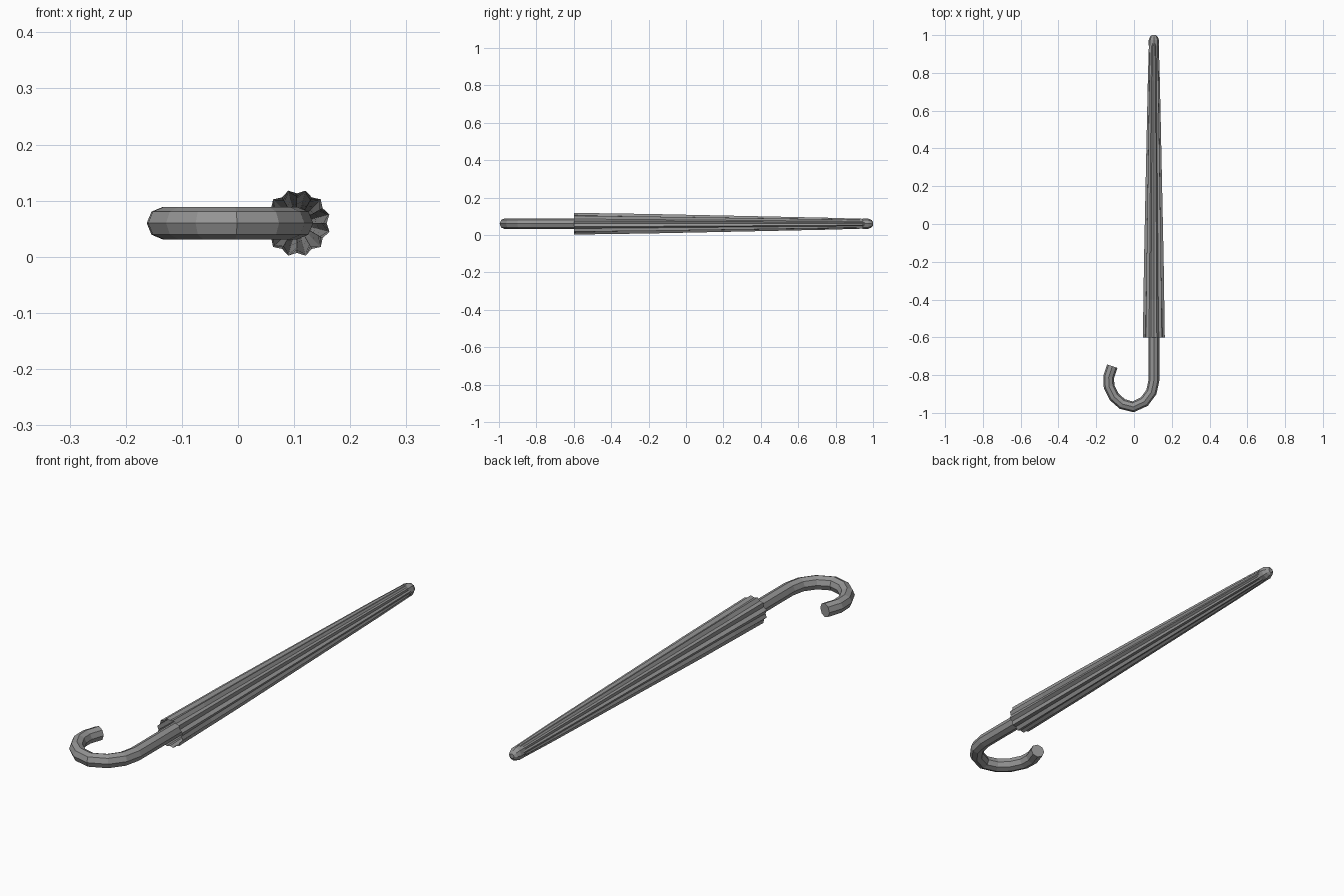
import bpy, bmesh
from math import sin, cos, pi
from mathutils import Vector

if "Cube" in bpy.data.objects:
    bpy.data.objects.remove(bpy.data.objects["Cube"])

grey = bpy.data.materials.new("mid grey")
grey.use_nodes = True
colour = (0.3, 0.3, 0.3, 1)
grey.diffuse_color = colour
grey.node_tree.nodes["Principled BSDF"].inputs["Base Color"].default_value = colour

AXIS_X, AXIS_Z = 0.105, 0.06


def loft(name, rings, capped=True):
    """Skin a row of equal-sized point rings with flat faces."""
    bm = bmesh.new()
    rows = [[bm.verts.new(p) for p in ring] for ring in rings]
    n = len(rows[0])
    for a, b in zip(rows, rows[1:]):
        for i in range(n):
            j = (i + 1) % n
            bm.faces.new((a[i], a[j], b[j], b[i]))
    if capped:
        bm.faces.new(rows[0][::-1])
        bm.faces.new(rows[-1])
    bmesh.ops.recalc_face_normals(bm, faces=bm.faces)
    mesh = bpy.data.meshes.new(name)
    bm.to_mesh(mesh)
    bm.free()
    mesh.materials.append(grey)
    obj = bpy.data.objects.new(name, mesh)
    bpy.context.collection.objects.link(obj)
    return obj


def axis_ring(y, tip, valley, n):
    """Ring around the shaft, alternating between tip and valley radius."""
    ring = []
    for i in range(n):
        a = 2 * pi * (i + 0.5 * (n == 24)) / n
        # folds peak at odd steps, so a valley sits at the very top
        a = 2 * pi * i / n
        r = tip if i % 2 else valley
        ring.append((AXIS_X + r * cos(a), y, AXIS_Z + r * sin(a)))
    return ring


# Hooked handle: octagonal tube swept along a flat path
path = [Vector(p) for p in (
    (AXIS_X, -0.5), (AXIS_X, -0.83), (0.092, -0.89), (0.055, -0.94),
    (-0.005, -0.968), (-0.062, -0.953), (-0.105, -0.915),
    (-0.132, -0.86), (-0.134, -0.81), (-0.115, -0.753))]
rings = []
for k, p in enumerate(path):
    t = (path[min(k + 1, len(path) - 1)] - path[max(k - 1, 0)]).normalized()
    side = Vector((-t.y, t.x))
    ring = []
    for i in range(8):
        a = 2 * pi * i / 8
        q = p + side * 0.029 * cos(a)
        ring.append((q.x, q.y, AXIS_Z + 0.029 * sin(a)))
    rings.append(ring)
loft("hooked_handle", rings)

# Shaft running inside the canopy to the rounded tip
shaft = [(-0.52, 0.027), (0.7, 0.022), (0.94, 0.022), (0.945, 0.027),
         (0.975, 0.027), (0.992, 0.02), (1.0, 0.01)]
loft("shaft_and_tip", [axis_ring(y, r, r, 8) for y, r in shaft])

# Furled canopy: twelve folds, open at the handle end
folds = [(-0.6, 0.06, 0.053), (-0.4, 0.057, 0.047), (-0.2, 0.054, 0.044),
         (0.4, 0.041, 0.034), (0.76, 0.033, 0.028), (0.955, 0.027, 0.024)]
loft("furled_canopy", [axis_ring(y, t, v, 24) for y, t, v in folds], capped=False)
